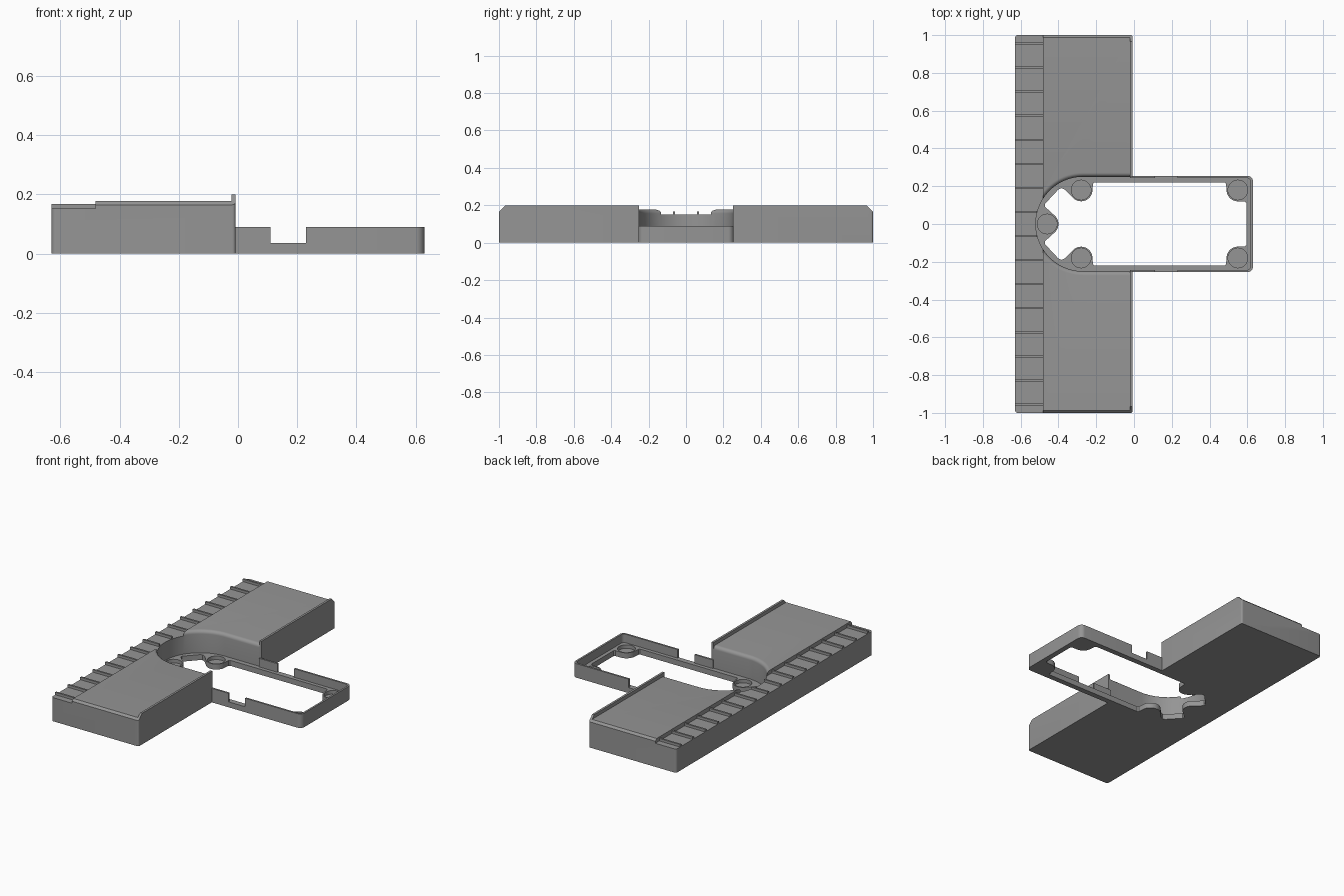
import bpy, bmesh, math
from mathutils import Vector

if "Cube" in bpy.data.objects:
    bpy.data.objects.remove(bpy.data.objects["Cube"])

grey = bpy.data.materials.new("matte_grey")
grey.diffuse_color = (0.3, 0.3, 0.3, 1)
grey.use_nodes = True
grey.node_tree.nodes["Principled BSDF"].inputs["Base Color"].default_value = grey.diffuse_color


def finish(name, bm):
    bmesh.ops.recalc_face_normals(bm, faces=bm.faces)
    me = bpy.data.meshes.new(name)
    bm.to_mesh(me)
    bm.free()
    me.materials.append(grey)
    ob = bpy.data.objects.new(name, me)
    bpy.context.collection.objects.link(ob)
    return ob


def prism(name, pts, lo, hi, axis='z', round_edges=None, radius=0.015):
    """Extrude a 2D outline along an axis; optionally round chosen edges."""
    place = {'x': lambda a, b, t: (t, a, b),
             'y': lambda a, b, t: (a, t, b),
             'z': lambda a, b, t: (a, b, t)}[axis]
    bm = bmesh.new()
    rings = [[bm.verts.new(place(a, b, t)) for a, b in pts] for t in (lo, hi)]
    n = len(pts)
    for ring in rings:
        bm.faces.new(ring)
    for i in range(n):
        j = (i + 1) % n
        bm.faces.new((rings[0][i], rings[0][j], rings[1][j], rings[1][i]))
    if round_edges:
        edges = [e for e in bm.edges if all(round_edges(v.co) for v in e.verts)
                 and abs(e.verts[0].co.z - e.verts[1].co.z) > 0.05]
        bmesh.ops.bevel(bm, geom=edges, offset=radius, segments=4,
                        profile=0.5, affect='EDGES')
    return finish(name, bm)


def arc(cx, cy, r, a0, a1, n=12):
    return [(cx + r * math.cos(math.radians(a0 + (a1 - a0) * i / n)),
             cy + r * math.sin(math.radians(a0 + (a1 - a0) * i / n)))
            for i in range(n + 1)]


def cut(ob, cutters):
    for c in cutters:
        m = ob.modifiers.new("cut", 'BOOLEAN')
        m.operation, m.solver, m.object = 'DIFFERENCE', 'EXACT', c
    bpy.context.view_layer.update()
    ev = ob.evaluated_get(bpy.context.evaluated_depsgraph_get())
    me = bpy.data.meshes.new_from_object(ev)
    ob.modifiers.clear()
    ob.data = me


def smooth(ob):
    bpy.ops.object.select_all(action='DESELECT')
    ob.select_set(True)
    bpy.context.view_layer.objects.active = ob
    bpy.ops.object.shade_smooth_by_angle(angle=math.radians(30))


FLOOR, WALL, DECK, STRIP, LIP = 0.035, 0.09, 0.178, 0.152, 0.20
LEFT, LIP_IN, LIP_OUT, STEP = -0.63, -0.022, -0.008, -0.482
ARC_X, ARC_R = -0.27, 0.25


# --- Cutters ---
def pocket_loop(r):
    return arc(ARC_X, 0, r, 90, 270, 40) + [(0.2, -r), (0.2, r)]


# rounded pocket whose upper rim flares out into the deck
bm = bmesh.new()
levels = [(FLOOR, ARC_R), (DECK - 0.022, ARC_R)]
levels += [(DECK - 0.022 + 0.022 * math.sin(t), ARC_R + 0.022 * (1 - math.cos(t)))
           for t in [math.pi / 2 * k / 6 for k in range(1, 7)]]
levels.append((0.3, ARC_R + 0.022))
loops = [[bm.verts.new((x, y, z)) for x, y in pocket_loop(r)] for z, r in levels]
for a, b in zip(loops, loops[1:]):
    for i in range(len(a)):
        j = (i + 1) % len(a)
        bm.faces.new((a[i], a[j], b[j], b[i]))
bm.faces.new(loops[0])
bm.faces.new(loops[-1])
pocket = finish("pocket_cutter", bm)

# through opening that leaves the round pads standing
half = [(0.595, 0.112), (0.585, 0.12)]
half += arc(0.55, 0.18, 0.06, -90, -180) + [(0.487, 0.214), (0.48, 0.22)]
half += [(-0.21, 0.22), (-0.217, 0.214)] + arc(-0.28, 0.18, 0.06, 0, -135)
half += [(-0.367, 0.183), (-0.385, 0.19), (-0.40, 0.183), (-0.472, 0.106), (-0.472, 0.092)]
half += arc(-0.46, 0, 0.06, 45, 4, 6)
outline = half + [(x, -y) for x, y in reversed(half)]
opening = prism("opening_cutter", outline, -0.1, 0.12)

# shallow round recesses in the pads
recess = [prism("recess_cutter", arc(x, y, 0.052, 0, 348.75, 31), 0.012, 0.12)
          for x, y in [(-0.46, 0), (-0.28, 0.18), (-0.28, -0.18),
                       (0.55, 0.18), (0.55, -0.18)]]

# sloped cuts along both ends of the block
chamfers = [prism("chamfer_cutter", [(s * 1.065, 0.10), (s * 0.865, 0.30), (s * 1.065, 0.30)],
                  -0.8, 0.1, 'x') for s in (-1, 1)]

# inside of the frame and its side notches
inner = prism("frame_inner_cutter",
              [(-0.1, -0.243)] + arc(0.598, -0.223, 0.02, -90, 0, 6)
              + arc(0.598, 0.223, 0.02, 0, 90, 6) + [(-0.1, 0.243)], FLOOR, 0.3)
notch = prism("notch_cutter", [(0.11, FLOOR), (0.23, FLOOR), (0.23, 0.3), (0.11, 0.3)],
              -0.4, 0.4, 'y')

# --- Main block: deck with a lower strip along the left side ---
block = prism("main_block", [(LEFT, 0), (LIP_IN, 0), (LIP_IN, DECK), (STEP, DECK),
                             (STEP, STRIP), (LEFT, STRIP)], -1, 1, 'y',
              round_edges=lambda c: c.x < LEFT + 0.001)
cut(block, chamfers + [pocket, opening] + recess[:3])
smooth(block)

# --- Raised lips along the right edge of the deck ---
for s, side in ((-1, "front"), (1, "back")):
    lip = prism(side + "_lip", [(s * ARC_R, 0), (s, 0), (s, 0.165),
                                (s * 0.965, LIP), (s * ARC_R, LIP)], LIP_IN, LIP_OUT, 'x',
                round_edges=lambda c: c.x > LIP_OUT - 0.001 and abs(c.y) > 0.99,
                radius=0.01)
    smooth(lip)

# --- Ribs across the strip, shortened where the pocket reaches in ---
for k in range(16):
    y = (k - 7.5) * 0.1272
    end = STEP
    if abs(y) < ARC_R:
        end = min(STEP, ARC_X - math.sqrt(ARC_R ** 2 - y ** 2) - 0.002)
    prism("strip_rib", [(y - 0.006, STRIP - 0.01), (y + 0.006, STRIP - 0.01),
                        (y + 0.006, 0.168), (y - 0.006, 0.168)], LEFT, end, 'x')

# --- Open frame on the right ---
frame = prism("frame", [(LIP_IN, -0.255)] + arc(0.6, -0.225, 0.03, -90, 0, 8)
              + arc(0.6, 0.225, 0.03, 0, 90, 8) + [(LIP_IN, 0.255)], 0, WALL)
cut(frame, [inner, opening, notch] + recess[3:])
smooth(frame)

# --- Remove helpers ---
for ob in [pocket, opening, inner, notch] + recess + chamfers:
    bpy.data.objects.remove(ob)
